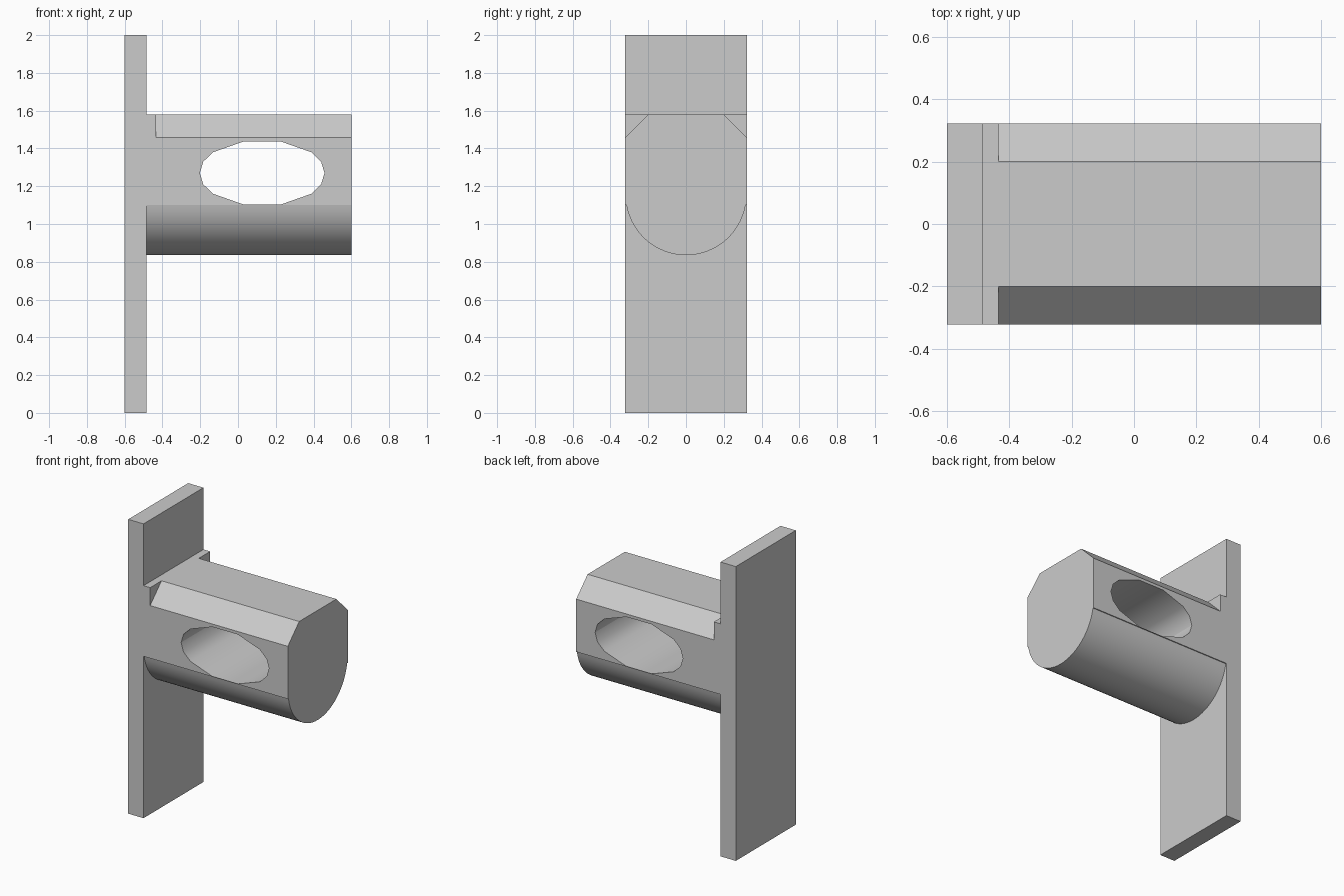
import bpy
import bmesh
import math
from mathutils import Vector

cube = bpy.data.objects.get("Cube")
if cube:
    bpy.data.objects.remove(cube, do_unlink=True)

grey = bpy.data.materials.new("plain grey")
grey.use_nodes = True
colour = (0.6, 0.6, 0.6, 1)
grey.diffuse_color = colour
grey.node_tree.nodes["Principled BSDF"].inputs["Base Color"].default_value = colour

HALF = 0.322                    # half depth of plate and arm
PLATE_X, STEP_X, END_X = -0.485, -0.435, 0.6
TOP, CHAMFER, LEDGE = 1.58, 0.122, 1.1


def prism(name, points, offset):
    """Extrude a closed outline of 3D points along offset."""
    bm = bmesh.new()
    face = bm.faces.new([bm.verts.new(p) for p in points])
    geom = bmesh.ops.extrude_face_region(bm, geom=[face])["geom"]
    moved = [v for v in geom if isinstance(v, bmesh.types.BMVert)]
    bmesh.ops.translate(bm, verts=moved, vec=Vector(offset))
    bmesh.ops.recalc_face_normals(bm, faces=bm.faces)
    mesh = bpy.data.meshes.new(name)
    bm.to_mesh(mesh)
    bm.free()
    mesh.materials.append(grey)
    obj = bpy.data.objects.new(name, mesh)
    bpy.context.collection.objects.link(obj)
    return obj


def combine(target, other, operation):
    """Apply a boolean and remove the second object."""
    mod = target.modifiers.new(operation, "BOOLEAN")
    mod.operation = operation
    mod.solver = "EXACT"
    mod.object = other
    bpy.context.view_layer.objects.active = target
    bpy.ops.object.modifier_apply(modifier=mod.name)
    bpy.data.objects.remove(other, do_unlink=True)


# Arm: flat top and sides, rounded underside below a tiny ledge
radius, centre_z, steps = 0.32, 1.155, 32
start = math.asin((centre_z - LEDGE) / radius)
section = [(HALF, LEDGE), (HALF, TOP), (-HALF, TOP), (-HALF, LEDGE)]
for i in range(steps + 1):
    a = math.pi + start + (math.pi - 2 * start) * i / steps
    section.append((radius * math.cos(a), centre_z + radius * math.sin(a)))
root_x = PLATE_X - 0.05
arm = prism("arm", [(root_x, y, z) for y, z in section], (END_X - root_x, 0, 0))

# Chamfers along both top edges, stopping short of the plate
for side in (-1, 1):
    reach = 0.1
    corner = [(side * (HALF - CHAMFER - reach), TOP + reach),
              (side * (HALF + reach), TOP + reach),
              (side * (HALF + reach), TOP - CHAMFER - reach)]
    cutter = prism("chamfer_cutter", [(STEP_X, y, z) for y, z in corner], (2, 0, 0))
    combine(arm, cutter, "DIFFERENCE")

# Faceted oval opening through the arm
quarter = [(0.33, 0), (0.312, 0.06), (0.26, 0.11), (0.095, 0.168)]
upper = quarter + [(-x, z) for x, z in reversed(quarter)]
oval = upper + [(x, -z) for x, z in reversed(upper[1:-1])]
cutter = prism("hole_cutter", [(0.128 + x, -1, 1.27 + z) for x, z in oval], (0, 2, 0))
combine(arm, cutter, "DIFFERENCE")

# Upright plate, joined with the arm
corners = [(-0.6, 0), (PLATE_X, 0), (PLATE_X, 2), (-0.6, 2)]
bracket = prism("wall_bracket", [(x, -HALF, z) for x, z in corners], (0, 2 * HALF, 0))
combine(bracket, arm, "UNION")

bpy.ops.object.select_all(action="DESELECT")
bracket.select_set(True)
bpy.context.view_layer.objects.active = bracket
bpy.ops.object.shade_smooth_by_angle(angle=math.radians(32))
